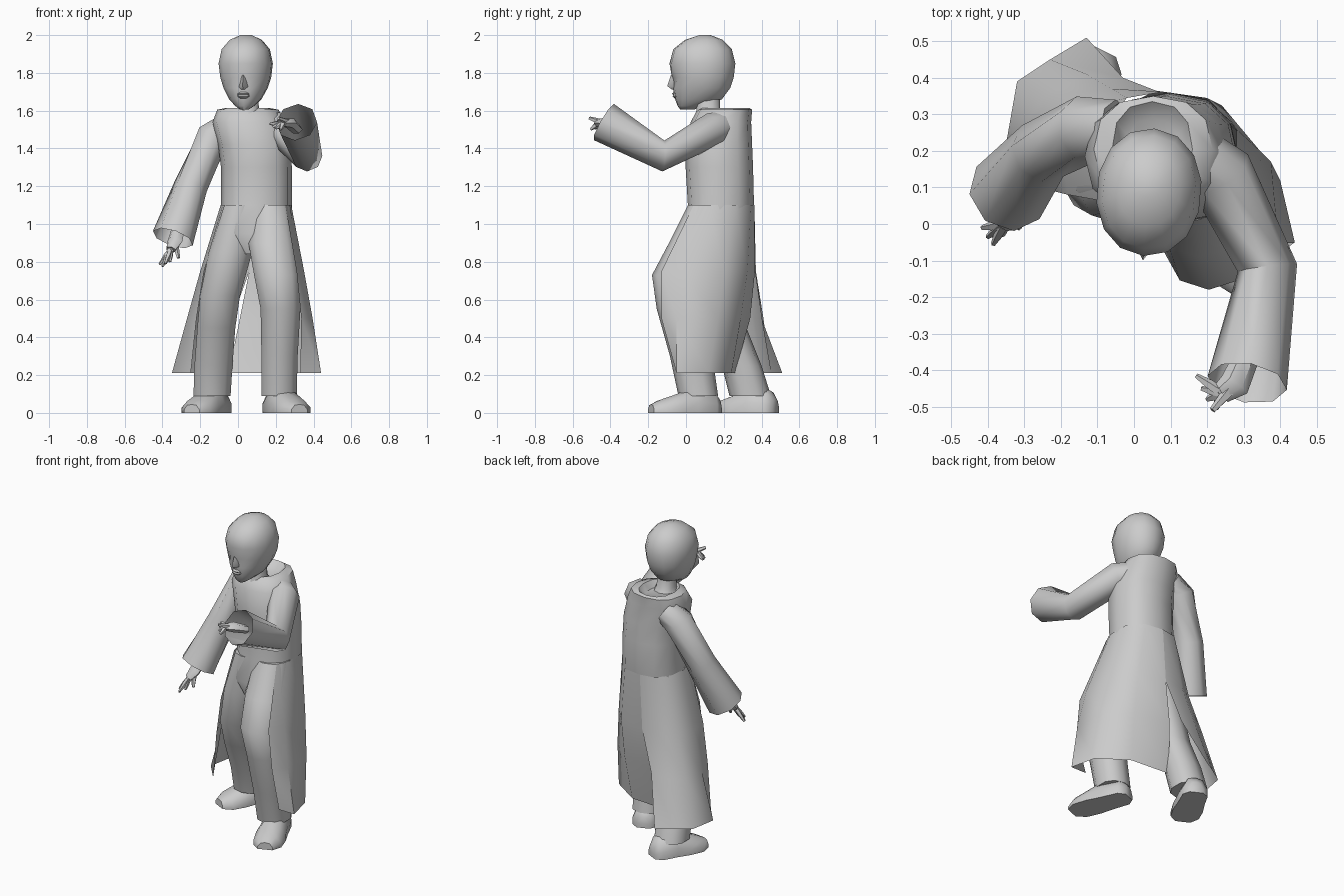
import bpy, bmesh, math
from mathutils import Vector, Matrix

if "Cube" in bpy.data.objects:
    bpy.data.objects.remove(bpy.data.objects["Cube"])


def loft(name, rings, closed=True, caps=(True, True), angle=50):
    """Skin a list of equally long point rows."""
    bm = bmesh.new()
    rows = [[bm.verts.new(p) for p in r] for r in rings]
    n = len(rows[0])
    for a, b in zip(rows, rows[1:]):
        for i in range(n if closed else n - 1):
            j = (i + 1) % n
            bm.faces.new((a[i], a[j], b[j], b[i]))
    if caps[0] and closed:
        bm.faces.new(rows[0])
    if caps[1] and closed:
        bm.faces.new(rows[-1])
    bmesh.ops.recalc_face_normals(bm, faces=bm.faces)
    me = bpy.data.meshes.new(name)
    bm.to_mesh(me)
    bm.free()
    ob = bpy.data.objects.new(name, me)
    bpy.context.collection.objects.link(ob)
    bpy.ops.object.select_all(action='DESELECT')
    bpy.context.view_layer.objects.active = ob
    ob.select_set(True)
    bpy.ops.object.shade_smooth_by_angle(angle=math.radians(angle))
    return ob


def level(z, x0, x1, y0, y1, n=12, e=0.85):
    """Horizontal rounded ring given by its extents; point 0 faces the front."""
    pts = []
    for i in range(n):
        a = 2 * math.pi * i / n - math.pi / 2
        c, s = math.cos(a), math.sin(a)
        c, s = math.copysign(abs(c) ** e, c), math.copysign(abs(s) ** e, s)
        pts.append(Vector(((x0 + x1) / 2 + c * (x1 - x0) / 2,
                           (y0 + y1) / 2 + s * (y1 - y0) / 2, z)))
    return pts


def tube(name, path, n=8, flat=1.0, caps=(True, True)):
    """Tube through (x, y, z, radius) stations; flat squashes it vertically."""
    ps = [Vector(p[:3]) for p in path]
    rings = []
    for i, p in enumerate(ps):
        t = (ps[min(i + 1, len(ps) - 1)] - ps[max(i - 1, 0)]).normalized()
        u = t.cross(Vector((0, 0, 1))).normalized()
        v = u.cross(t)
        r = path[i][3]
        rings.append([p + u * r * math.cos(2 * math.pi * k / n)
                      + v * r * flat * math.sin(2 * math.pi * k / n) for k in range(n)])
    return loft(name, rings, caps=caps)


def foot(name, heel, toe):
    h, t = Vector(heel), Vector(toe)
    d = (t - h).normalized()
    side = Vector((-d.y, d.x, 0))
    rings = []
    for f, w, z in ((0, .04, .07), (.1, .075, .12), (.38, .08, .14), (.62, .09, .10),
                    (.86, .085, .07), (1, .045, .045)):
        c = h.lerp(t, f)
        prof = ((-1, 0), (-1, .4), (-.6, .9), (0, 1), (.6, .9), (1, .4), (1, 0))
        rings.append([c + side * w * a + Vector((0, 0, z * b)) for a, b in prof])
    loft(name, rings)


def hand(side, wrist, palm, knuckle, tips, thumb):
    tube(side + "_palm", [(*wrist, .035), (*palm, .042), (*knuckle, .03)], 6, .7)
    k = Vector(knuckle)
    for i, tip in enumerate(tips):
        m = k.lerp(Vector(tip), .5)
        tube(f"{side}_finger_{i + 1}", [(*k, .016), (*m, .014), (*tip, .007)], 5)
    tube(side + "_thumb", [(*palm, .02), (*thumb, .009)], 5)


# Head with eye sockets pushed in, turned slightly
levels = [(1.605, .022, -.03, .04), (1.625, .05, -.045, .09), (1.66, .085, -.058, .19),
          (1.72, .117, -.07, .235), (1.775, .135, -.075, .253), (1.85, .144, -.088, .262),
          (1.925, .128, -.068, .243), (1.975, .085, -.005, .195), (2.0, .03, .07, .13)]
head_rings = [level(z, -w, w, a, b, 14, .95) for z, w, a, b in levels]
for i in (1, 13):
    head_rings[4][i].y += .018
turn = Matrix.Translation((.042, 0, 0)) @ Matrix.Translation((0, .1, 0)) \
    @ Matrix.Rotation(math.radians(-5), 4, 'Z') @ Matrix.Translation((0, -.1, 0))
head = loft("head", head_rings)
# Nose and lips
nose = loft("nose", [[(-.008, -.068, 1.79), (.008, -.068, 1.79), (0, -.08, 1.79)],
                     [(-.026, -.06, 1.725), (.026, -.06, 1.725), (0, -.1, 1.73)],
                     [(-.02, -.055, 1.712), (.02, -.055, 1.712), (0, -.075, 1.712)]])
lips = loft("lips", [level(z, -w, w, y, -.03, 8) for z, w, y in
                     ((1.665, .02, -.06), (1.675, .032, -.072), (1.682, .034, -.066),
                      (1.69, .032, -.074), (1.7, .02, -.066))])
for ob in (head, nose, lips):
    ob.data.transform(turn)

# Neck
loft("neck", [level(1.56, -.02, .13, .04, .21, 10), level(1.6, 0, .115, .055, .18, 10),
              level(1.7, .0, .105, .05, .18, 10)])

# Coat body with sunken collar, running down into the pelvis
loft("torso", [level(*r) for r in (
    (.84, .0, .22, .0, .28), (.95, -.1, .29, -.02, .33), (1.1, -.09, .285, .01, .36),
    (1.3, -.09, .285, -.002, .355), (1.42, -.105, .28, 0, .35), (1.54, -.135, .25, .025, .345),
    (1.605, -.11, .215, .06, .35), (1.615, -.06, .16, .075, .335), (1.575, -.03, .13, .09, .29))])

# Coat skirt: two panels split at the front and by a rear vent
heights = (1.1, .75, .5, .21)
near_panel = [
    [(.25, .04), (.282, .12), (.28, .26), (.2, .345), (.08, .362)],
    [(.31, -.13), (.35, -.02), (.345, .2), (.24, .325), (.06, .365)],
    [(.335, -.13), (.395, -.05), (.375, .17), (.24, .29), (.01, .34)],
    [(.33, -.05), (.44, -.05), (.40, .12), (.22, .24), (-.05, .26)]]
far_panel = [
    [(.08, .362), (-.02, .345), (-.08, .26), (-.092, .16), (-.07, .06)],
    [(.06, .365), (-.06, .37), (-.165, .31), (-.2, .2), (-.18, .08)],
    [(-.03, .40), (-.13, .41), (-.24, .35), (-.27, .22), (-.22, .09)],
    [(-.13, .51), (-.23, .45), (-.32, .39), (-.35, .22), (-.25, .1)]]
for name, panel in (("coat_skirt_near", near_panel), ("coat_skirt_far", far_panel)):
    loft(name, [[(x, y, z) for x, y in row] for z, row in zip(heights, panel)], closed=False)

# Trouser legs and shoes
loft("front_leg", [level(*r, 10) for r in (
    (1.1, .06, .28, .01, .27), (.9, .05, .31, -.09, .2), (.73, .08, .33, -.18, .13),
    (.55, .115, .335, -.155, .12), (.3, .12, .32, -.085, .14), (.09, .12, .315, -.04, .17))])
loft("rear_leg", [level(*r, 10) for r in (
    (1.1, -.085, .12, .015, .3), (.85, -.16, .08, .0, .29), (.62, -.205, .015, .03, .29),
    (.45, -.22, -.01, .1, .32), (.25, -.235, -.025, .19, .4), (.09, -.24, -.035, .23, .45))])
foot("front_shoe", (.185, .175, 0), (.325, -.185, 0))
foot("rear_shoe", (-.085, .475, 0), (-.245, .155, 0))

# Sleeves, open at the cuffs
tube("lowered_sleeve", [(-.05, .26, 1.51, .08), (-.13, .26, 1.46, .093),
                        (-.25, .2, 1.2, .09), (-.345, .085, .925, .112)], caps=(True, False))
tube("raised_sleeve", [(.15, .2, 1.52, .08), (.235, .14, 1.5, .092),
                       (.365, -.12, 1.36, .082), (.31, -.435, 1.54, .11)], caps=(True, False))

# Hands
hand("lowered", (-.31, .12, 1.0), (-.335, .03, .905), (-.355, .0, .865),
     [(-.415, -.01, .785), (-.4, -.035, .775), (-.385, -.055, .79), (-.36, -.03, .80)],
     (-.315, -.01, .82))
hand("raised", (.31, -.36, 1.5), (.275, -.44, 1.535), (.24, -.462, 1.535),
     [(.17, -.415, 1.53), (.185, -.45, 1.515), (.2, -.48, 1.505), (.225, -.505, 1.5)],
     (.215, -.51, 1.56))
